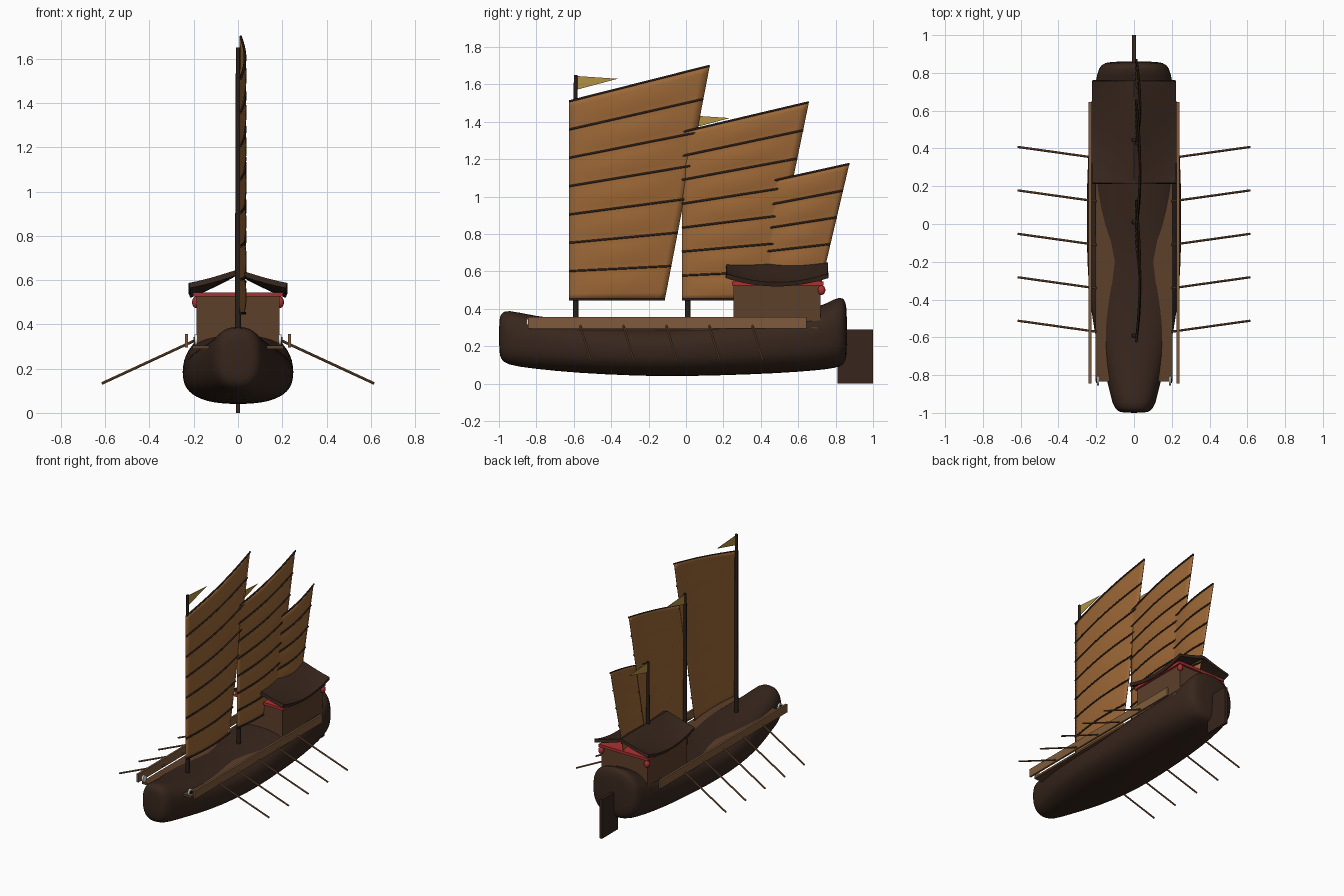
import bpy, math
from mathutils import Vector

if "Cube" in bpy.data.objects:
    bpy.data.objects.remove(bpy.data.objects["Cube"])


def material(name, rgb):
    m = bpy.data.materials.new(name)
    m.diffuse_color = (*rgb, 1)
    m.use_nodes = True
    m.node_tree.nodes["Principled BSDF"].inputs["Base Color"].default_value = m.diffuse_color
    return m


DARK = material("dark_wood", (0.038, 0.019, 0.012))
SPAR = material("spar_wood", (0.022, 0.013, 0.009))
DECK = material("deck_wood", (0.11, 0.05, 0.024))
RAIL = material("rail_wood", (0.21, 0.105, 0.045))
SAIL = material("sail_cloth", (0.33, 0.135, 0.037))
RED = material("red_paint", (0.42, 0.03, 0.03))
GOLD = material("gold_cloth", (0.45, 0.29, 0.055))
WHITE = material("white_paint", (0.8, 0.8, 0.75))
BLACK = material("black_paint", (0.01, 0.01, 0.01))


def mesh(name, verts, faces, mat, smooth=False, thick=0):
    me = bpy.data.meshes.new(name)
    me.from_pydata(verts, [], faces)
    me.materials.append(mat)
    ob = bpy.data.objects.new(name, me)
    bpy.context.collection.objects.link(ob)
    for p in me.polygons:
        p.use_smooth = smooth
    if thick:
        s = ob.modifiers.new("thickness", "SOLIDIFY")
        s.thickness, s.offset = thick, 0
    return ob


def grid_faces(nu, nv):
    return [(i * nv + j, (i + 1) * nv + j, (i + 1) * nv + j + 1, i * nv + j + 1)
            for i in range(nu - 1) for j in range(nv - 1)]


def box(name, x, y, z, mat):
    v = [(a, b, c) for a in x for b in y for c in z]
    f = [(0, 1, 3, 2), (4, 6, 7, 5), (0, 4, 5, 1), (2, 3, 7, 6), (0, 2, 6, 4), (1, 5, 7, 3)]
    return mesh(name, v, f, mat)


def rod(name, a, b, r1, r2, mat, sides=12):
    a, b = Vector(a), Vector(b)
    d = b - a
    bpy.ops.mesh.primitive_cone_add(vertices=sides, radius1=r1, radius2=r2,
                                    depth=d.length, location=(a + b) / 2)
    ob = bpy.context.object
    ob.rotation_euler = d.to_track_quat("Z", "Y").to_euler()
    ob.name = name
    ob.data.materials.append(mat)
    bpy.ops.object.shade_smooth_by_angle()
    return ob


def ball(name, loc, scale, mat):
    bpy.ops.mesh.primitive_uv_sphere_add(segments=20, ring_count=12, radius=1, location=loc)
    ob = bpy.context.object
    ob.name, ob.scale = name, scale
    ob.data.materials.append(mat)
    bpy.ops.object.shade_smooth()
    return ob


# Hull: loft of rounded sections (y, half width, bottom, top)
stations = [(-1.0, .06, .17, .34), (-.99, .088, .13, .375), (-.96, .115, .10, .398),
            (-.83, .14, .08, .365), (-.57, .218, .055, .33), (-.3, .245, .043, .312),
            (-.1, .252, .038, .308), (.2, .252, .043, .348), (.5, .238, .055, .37),
            (.7, .212, .07, .40), (.8, .197, .082, .46), (.845, .177, .10, .465),
            (.862, .13, .15, .41)]
N = 28
verts, faces = [], []
for y, w, lo, hi in stations:
    for k in range(N):
        t = 2 * math.pi * k / N
        c, s = math.cos(t), math.sin(t)
        verts.append((w * math.copysign(abs(c) ** .8, c), y,
                      (lo + hi) / 2 + (hi - lo) / 2 * math.copysign(abs(s) ** .8, s)))
for i in range(len(stations) - 1):
    for k in range(N):
        a, b = i * N + k, i * N + (k + 1) % N
        faces.append((a, b, b + N, a + N))
faces += [tuple(range(N))[::-1], tuple(range(len(verts) - N, len(verts)))]
hull = mesh("hull", verts, faces, DARK, True)
hull.modifiers.new("smooth", "SUBSURF").levels = 1

# Deck, rudder and cabin
box("deck", (-.205, .205), (-.835, .7), (.288, .304), DECK)
box("rudder", (-.01, .01), (.81, 1.0), (0, .29), DARK)
box("cabin", (-.188, .188), (.255, .72), (.29, .53), DECK)
box("cabin_trim", (-.203, .203), (.245, .735), (.525, .545), RED)

# Roof with drooping eaves and lifted corners
rv = []
for i in range(17):
    t = i / 8 - 1
    for j in range(13):
        u = j / 6 - 1
        a = abs(u)
        rv.append((u * .22, .487 + t * .272, .636 - .085 * a + .045 * a * t * t
                   - .02 * math.sin(math.pi * a / 2)))
mesh("roof", rv, grid_faces(17, 13), DARK, False, .024)

# Side pieces, both sides
for s, side in ((1, "right"), (-1, "left")):
    box("rail_" + side, sorted((s * .226, s * .24)), (-.845, .645), (.296, .357), RAIL)
    ball("lantern_" + side, (s * .188, .725, .5), (.02, .02, .026), RED)
    for part, x, r, m in (("eye", .19, .024, WHITE), ("pupil", .194, .013, BLACK)):
        rod(part + "_" + side, (s * (x - .006), -.83, .33), (s * (x + .006), -.83, .33), r, r, m, 20)
    for k in range(5):
        y = .355 - .23 * k
        rod(f"oar_{side}_{k + 1}", (s * .2, y - .005, .325), (s * .615, y + .053, .133),
            .006, .006, RAIL, 8)


# Rigs: mast, flag, sail and battens
def rig(tag, mast_y, mast_top, low, high, bays):
    (y0, y1, zb), (z0, y2, z1) = low, high
    rod("mast_" + tag, (0, mast_y, .29), (0, mast_y, mast_top), .015, .010, SPAR, 14)
    mesh("flag_" + tag, [(0, mast_y, mast_top - .005), (0, mast_y, mast_top - .08),
                         (0, mast_y + .225, mast_top - .02)], [(0, 1, 2)], GOLD, False, .003)

    def point(u, v, off=0):
        right = y1 + (y2 - y1) * v
        z = zb + v * (z0 - zb + (z1 - z0) * u)
        puff = abs(math.sin(math.pi * v * bays))
        bow = math.sin(math.pi * u)
        return (.008 + bow * (.02 + .009 * puff) + off, y0 + (right - y0) * u, z)

    nu, nv = 17, bays * 5 + 1
    mesh("sail_" + tag, [point(i / (nu - 1), j / (nv - 1)) for i in range(nu) for j in range(nv)],
         grid_faces(nu, nv), SAIL, True, .004)
    for b in range(bays + 1):
        cu = bpy.data.curves.new("batten", "CURVE")
        cu.dimensions, cu.bevel_depth, cu.bevel_resolution = "3D", .006, 1
        cu.use_fill_caps = True
        sp = cu.splines.new("POLY")
        sp.points.add(nu - 1)
        for i, p in enumerate(sp.points):
            p.co = (*point(i / (nu - 1), b / bays, .004), 1)
        cu.materials.append(SPAR)
        ob = bpy.data.objects.new(f"batten_{tag}_{b + 1}", cu)
        bpy.context.collection.objects.link(ob)


rig("fore", -.59, 1.65, (-.625, -.113, .45), (1.51, .127, 1.70), 7)
rig("main", .01, 1.44, (-.022, .44, .45), (1.345, .657, 1.505), 7)
rig("aft", .445, 1.10, (.42, .705, .46), (1.075, .873, 1.175), 5)
